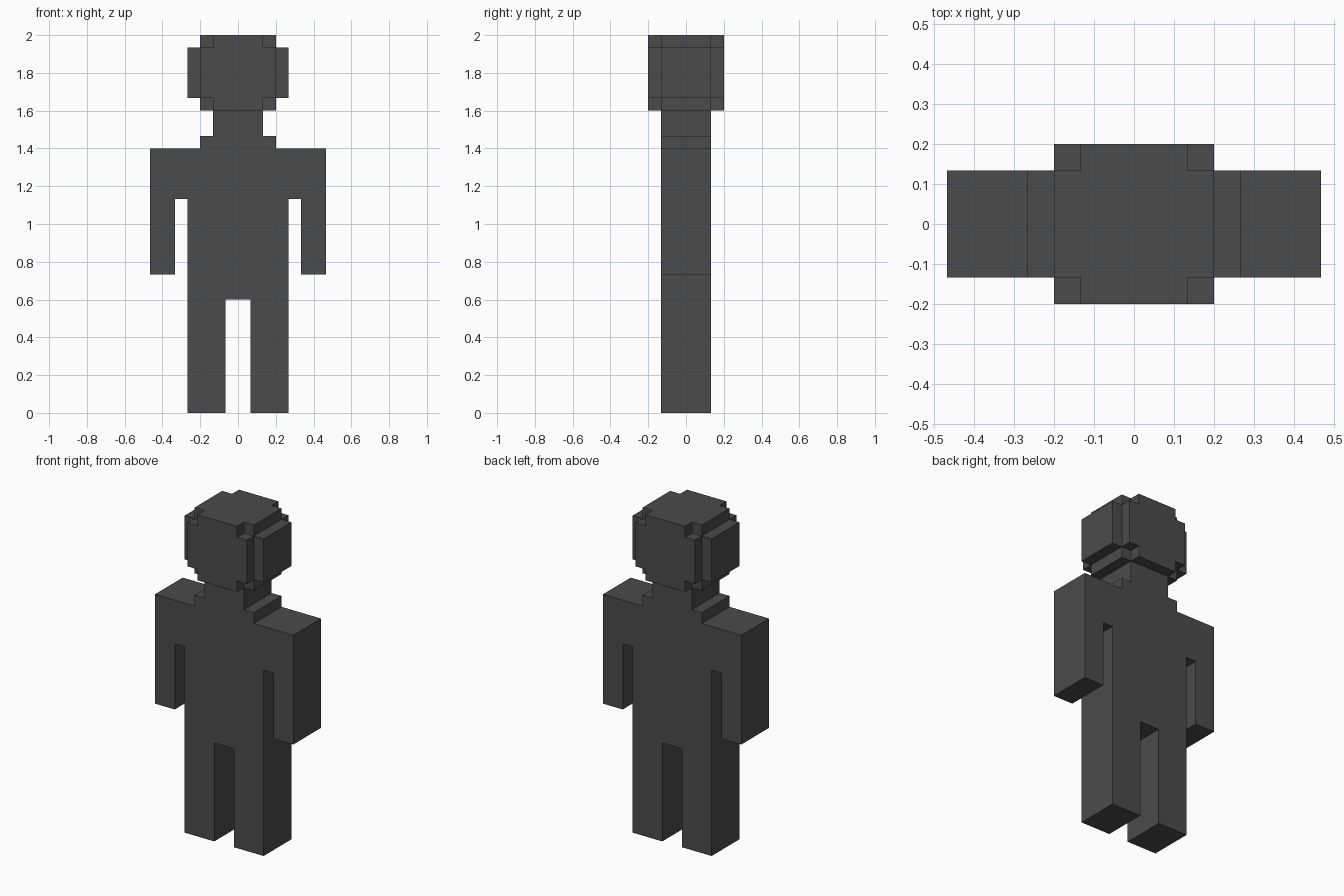
import bpy
import bmesh
from math import radians
from itertools import product
from mathutils import Vector

U = 2 / 30  # one block of the grid

cube = bpy.data.objects.get("Cube")
if cube:
    bpy.data.objects.remove(cube, do_unlink=True)

grey = bpy.data.materials.new("dark grey")
grey.use_nodes = True
grey.diffuse_color = (0.07, 0.07, 0.07, 1)
grey.node_tree.nodes["Principled BSDF"].inputs["Base Color"].default_value = (0.07, 0.07, 0.07, 1)


def finish(name, bm):
    """Scale from blocks to units, fix normals and link the object."""
    bmesh.ops.scale(bm, vec=(U, U, U), verts=bm.verts)
    bmesh.ops.recalc_face_normals(bm, faces=bm.faces)
    mesh = bpy.data.meshes.new(name)
    bm.to_mesh(mesh)
    bm.free()
    mesh.materials.append(grey)
    obj = bpy.data.objects.new(name, mesh)
    bpy.context.collection.objects.link(obj)
    return obj


# Body: half outline from crotch to neck, mirrored and extruded front to back
half = [(1, 9), (1, 0), (4, 0), (4, 17), (5, 17), (5, 11), (7, 11),
        (7, 21), (3, 21), (3, 22), (2, 22), (2, 24)]
outline = half + [(-x, z) for x, z in reversed(half)]
bm = bmesh.new()
front = bm.faces.new([bm.verts.new((x, -2, z)) for x, z in outline])
back = bmesh.ops.extrude_face_region(bm, geom=[front], use_keep_orig=True)
bmesh.ops.translate(bm, vec=(0, 4, 0),
                    verts=[g for g in back["geom"] if isinstance(g, bmesh.types.BMVert)])
finish("body", bm)


# Head: a block with its eight corners cut away and a flat ear on each side
def in_head(c):
    x, y, z = abs(c[0]), abs(c[1]), abs(c[2] - 27)
    skull = max(x, y, z) < 3 and min(x, y, z) < 2
    ear = 3 < x < 4 and y < 2 and z < 2
    return skull or ear


bm = bmesh.new()
for cell in product(range(-4, 4), range(-3, 3), range(24, 30)):
    centre = Vector(cell) + Vector((0.5, 0.5, 0.5))
    if not in_head(centre):
        continue
    for axis, sign in product(range(3), (-1, 1)):
        n = Vector((0, 0, 0))
        n[axis] = sign
        if in_head(centre + n):
            continue
        a, b = Vector((0, 0, 0)), Vector((0, 0, 0))
        a[(axis + 1) % 3] = 0.5
        b[(axis + 2) % 3] = 0.5 * sign
        mid = centre + n / 2
        bm.faces.new([bm.verts.new(mid + s * a + t * b)
                      for s, t in ((-1, -1), (1, -1), (1, 1), (-1, 1))])
bmesh.ops.remove_doubles(bm, verts=bm.verts, dist=0.01)
bmesh.ops.dissolve_limit(bm, angle_limit=radians(1), verts=bm.verts, edges=bm.edges)
finish("head", bm)
